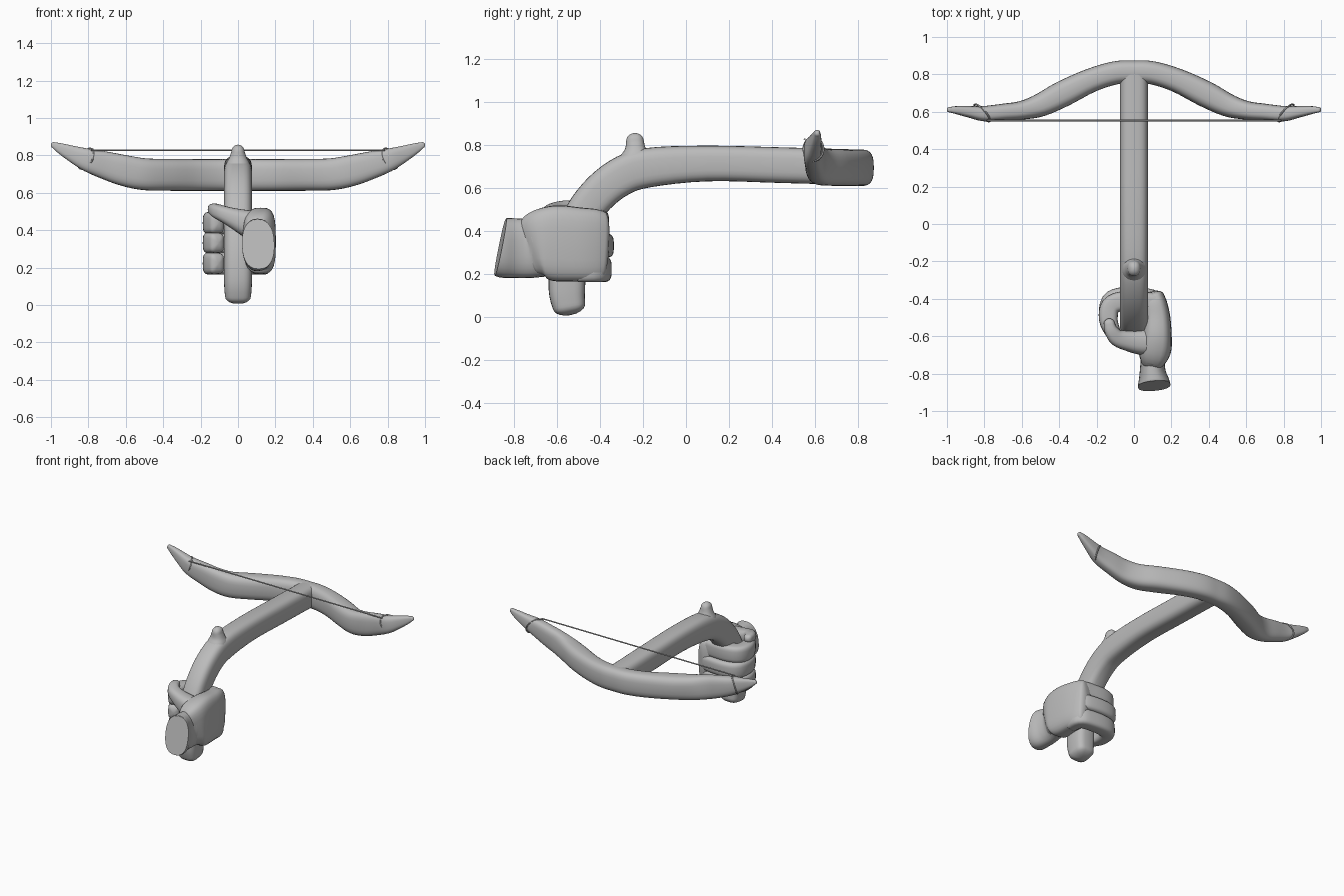
import bpy, bmesh, math
from mathutils import Vector

if "Cube" in bpy.data.objects:
    bpy.data.objects.remove(bpy.data.objects["Cube"])

grey = bpy.data.materials.new("plain grey")
grey.diffuse_color = (0.5, 0.5, 0.5, 1)
grey.use_nodes = True
grey.node_tree.nodes["Principled BSDF"].inputs["Base Color"].default_value = grey.diffuse_color


def finish(name, bm, angle=50):
    bmesh.ops.recalc_face_normals(bm, faces=bm.faces)
    me = bpy.data.meshes.new(name)
    bm.to_mesh(me)
    bm.free()
    me.materials.append(grey)
    ob = bpy.data.objects.new(name, me)
    bpy.context.collection.objects.link(ob)
    bpy.ops.object.select_all(action='DESELECT')
    ob.select_set(True)
    bpy.context.view_layer.objects.active = ob
    bpy.ops.object.shade_smooth_by_angle(angle=math.radians(angle))
    return ob


def spline(rows, steps, closed=False):
    """Catmull-Rom through rows of any width."""
    n, out = len(rows), []
    get = (lambda i: rows[i % n]) if closed else (lambda i: rows[max(0, min(n - 1, i))])
    for i in range(n if closed else n - 1):
        a, b, c, d = get(i - 1), get(i), get(i + 1), get(i + 2)
        for s in range(steps):
            t = s / steps
            out.append([0.5 * (2 * q + (r - p) * t + (2 * p - 5 * q + 4 * r - w) * t * t
                        + (3 * q - p - 3 * r + w) * t ** 3) for p, q, r, w in zip(a, b, c, d)])
    if not closed:
        out.append(list(rows[-1]))
    return out


def loft(name, rows, up, power=3.0, dome=(0, 0), steps=4, sides=28, closed=False):
    """Skin rows of (x, y, z, half_across, half_up) with rounded-box sections."""
    secs = spline(rows, steps, closed)
    pts = [Vector(s[:3]) for s in secs]
    n = len(pts)
    rings = []
    for i, s in enumerate(secs):
        if closed:
            t = pts[(i + 1) % n] - pts[i - 1]
        else:
            t = pts[min(i + 1, n - 1)] - pts[max(i - 1, 0)]
        rings.append((pts[i], t.normalized(), s[3], s[4]))
    # rounded ends
    for end, sign in ((0, -1), (1, 1)):
        if dome[end]:
            p, t, a, b = rings[-1 if end else 0]
            for k in range(1, 6):
                w = k / 5 * math.radians(84)
                f = math.cos(w)
                ring = (p + t * sign * dome[end] * math.sin(w), t, a * f, b * f)
                rings.append(ring) if end else rings.insert(0, ring)
    bm = bmesh.new()
    grid = []
    for p, t, a, b in rings:
        across = t.cross(Vector(up)).normalized()
        v = across.cross(t)
        loop = []
        for k in range(sides):
            w = 2 * math.pi * k / sides
            c, s = math.cos(w), math.sin(w)
            e = 2 / power
            loop.append(bm.verts.new(p + across * a * math.copysign(abs(c) ** e, c)
                                     + v * b * math.copysign(abs(s) ** e, s)))
        grid.append(loop)
    for i in range(len(grid) if closed else len(grid) - 1):
        A, B = grid[i], grid[(i + 1) % len(grid)]
        for k in range(sides):
            j = (k + 1) % sides
            bm.faces.new((A[k], A[j], B[j], B[k]))
    if not closed:
        bm.faces.new(grid[0])
        bm.faces.new(grid[-1])
    return finish(name, bm)


X, Y, Z = (1, 0, 0), (0, 1, 0), (0, 0, 1)

# curved handle and straight stock
loft("stock", [(0, -.545, .05, .076, .07), (0, -.555, .13, .085, .075), (0, -.545, .28, .085, .075),
               (0, -.50, .44, .085, .075), (0, -.42, .56, .087, .075), (0, -.31, .65, .09, .075),
               (0, -.18, .695, .092, .075), (0, .1, .715, .083, .075), (0, .45, .707, .083, .075),
               (0, .80, .697, .083, .075)], X, 3.2, (.042, 0))

# rear sight knob on the stock
loft("sight_knob", [(0, -.235, .67, .10, .073), (0, -.235, .745, .073, .066), (0, -.236, .785, .048, .048),
                    (0, -.238, .82, .041, .035)], X, 2.3, (0, .037))

# bow: one limb listed, the other mirrored
limb = [(.10, .808, .695, .062, .085), (.23, .768, .695, .064, .085), (.38, .696, .696, .07, .085),
        (.50, .636, .699, .062, .085), (.60, .608, .717, .050, .083), (.70, .598, .744, .045, .075),
        (.80, .590, .774, .041, .062), (.88, .600, .806, .031, .045), (.95, .609, .838, .021, .028),
        (.985, .611, .855, .014, .016)]
mirrored = [(-r[0],) + r[1:] for r in reversed(limb)]
loft("bow", mirrored + [(0, .813, .695, .062, .085)] + limb, Z, 2.9, (.016, .016))

# bowstring and its loops around the limbs
loft("bowstring", [(-.785, .553, .828, .0045, .0045), (.785, .553, .828, .0045, .0045)], Z, 2, steps=1, sides=8)
for side, label in ((-1, "left"), (1, "right")):
    ring = []
    for k in range(16):
        w = 2 * math.pi * k / 16
        c, s = math.cos(w), math.sin(w)
        ring.append((side * (.812 + .036 * c - .022 * s), .594 + .046 * c, .782 + .055 * s, .005, .005))
    loft("string_loop_" + label, ring, (1, .1, .3), 2, steps=2, sides=6, closed=True)

# wrist with flat cut end
loft("wrist", [(.108, -.865, .325, .087, .135), (.106, -.845, .322, .084, .140), (.100, -.79, .32, .070, .139),
               (.100, -.73, .32, .066, .139), (.108, -.68, .335, .085, .155), (.115, -.62, .345, .08, .15)], Z, 2.4)

# back of the hand
loft("palm", [(.102, -.72, .325, .064, .135), (.113, -.67, .34, .086, .163), (.122, -.60, .343, .080, .177),
              (.122, -.50, .338, .072, .172), (.112, -.43, .335, .066, .168), (.104, -.39, .333, .058, .158)],
     Z, 3.4, (.03, .03))

# three fingers curled round the handle
for name, z, h, y in (("upper_finger", .438, .060, 0), ("middle_finger", .332, .057, .022),
                      ("lower_finger", .222, .060, .012)):
    loft(name, [(.125, -.50, z, .045, h), (.115, -.43 + y / 2, z, .052, h), (.05, -.415 + y, z, .052, h),
                (-.06, -.412 + y, z, .052, h), (-.125, -.44 + y, z, .052, h), (-.137, -.51, z, .050, h),
                (-.115, -.575, z, .042, h * .92)], Z, 3.6, (.02, .03))

# thumb folded over the top, with its fleshy base
loft("thumb", [(.11, -.63, .415, .07, .085), (.04, -.632, .440, .068, .070), (-.03, -.625, .468, .055, .052),
               (-.09, -.608, .493, .045, .040), (-.122, -.57, .508, .036, .034), (-.132, -.535, .512, .030, .029)],
     Z, 2.6, (.03, .03))
